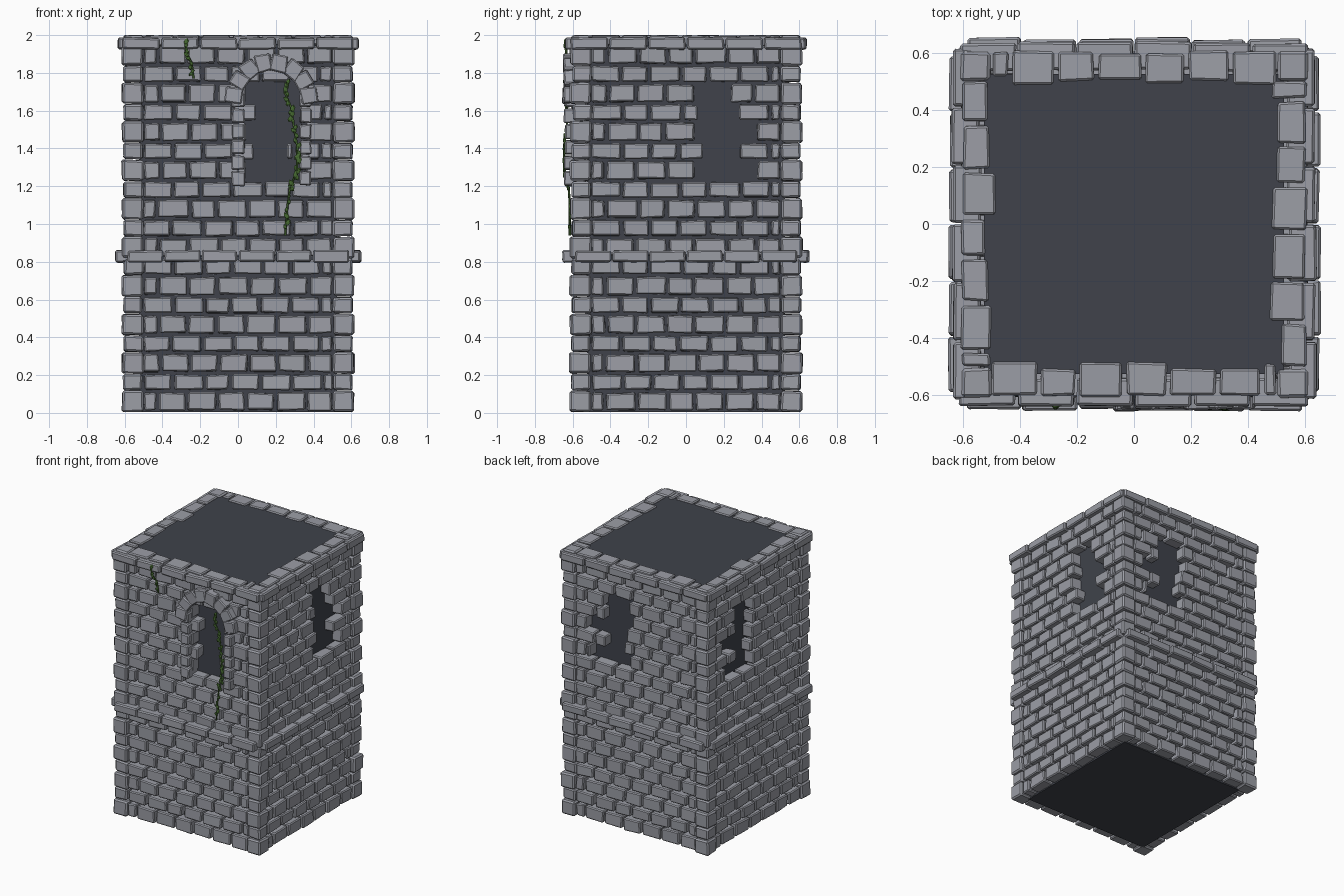
import bpy, bmesh, math, random
from mathutils import Matrix, Vector

if "Cube" in bpy.data.objects:
    bpy.data.objects.remove(bpy.data.objects["Cube"])

random.seed(4)


def material(name, col):
    m = bpy.data.materials.new(name)
    m.diffuse_color = (*col, 1)
    m.use_nodes = True
    m.node_tree.nodes["Principled BSDF"].inputs["Base Color"].default_value = m.diffuse_color
    return m


STONE = material("stone", (0.33, 0.34, 0.38))
MORTAR = material("mortar", (0.05, 0.055, 0.07))
GREEN = material("leaf_green", (0.06, 0.14, 0.03))


def finish(bm, name, mat, bevel=0.0):
    bmesh.ops.recalc_face_normals(bm, faces=bm.faces)
    me = bpy.data.meshes.new(name)
    bm.to_mesh(me)
    bm.free()
    me.materials.append(mat)
    ob = bpy.data.objects.new(name, me)
    bpy.context.collection.objects.link(ob)
    if bevel:
        b = ob.modifiers.new("chamfer", 'BEVEL')
        b.width, b.segments = bevel, 1
    return ob


def stone(bm, side, u, z, d, jit=0.005, tilt=None):
    """Rough block on one wall: u along the wall, z up, d outward.
    tilt = (angle, cu, cz) turns the block in the wall plane."""
    verts = bmesh.ops.create_cube(bm, size=1)["verts"]
    rot = Matrix.Rotation(side * math.pi / 2, 3, 'Z')
    push = random.uniform(-0.006, 0.004)
    for v in verts:
        pu, pd, pz = (lo + (hi - lo) * (c + 0.5) for (lo, hi), c in
                      ((u, v.co.x), (d, -v.co.y), (z, v.co.z)))
        pu += random.uniform(-jit, jit)
        pz += random.uniform(-jit, jit)
        pd += push + random.uniform(-jit, jit) * 0.7
        if tilt:
            a, cu, cz = tilt
            pu, pz = (cu + pu * math.cos(a) + pz * math.sin(a),
                      cz - pu * math.sin(a) + pz * math.cos(a))
        v.co = rot @ Vector((pu, -pd, min(max(pz, 0), 2)))


# dark inner core
bm = bmesh.new()
bmesh.ops.create_cube(bm, size=1, matrix=Matrix.Translation((0, 0, 0.9975)) @
                      Matrix.Diagonal((1.05, 1.05, 1.985, 1)))
finish(bm, "mortar_core", MORTAR)

# window gaps per course
GAP = {12: (.05, .38), 13: (.09, .26), 14: (.07, .38), 15: (.06, .27), 16: (.05, .24)}
FRONT_GAP = {12: (.04, .33), 13: (.08, .26), 14: (.05, .33), 15: (.09, .33), 16: (.05, .33)}


def course(i):
    if i == 19:
        return 1.945, 2.0
    c = 0.06 + 0.102 * i
    h = 0.046 if i % 2 == 0 else 0.04
    return c - h, c + h


wall, quoins = bmesh.new(), bmesh.new()
for side in range(4):
    for i in range(20):
        z = course(i)
        # wall bricks in running bond
        start = -0.42 if i % 2 == 0 else -0.345
        joints = [-0.505] + [start + 0.157 * k + random.uniform(-.012, .012)
                             for k in range(6)] + [0.505]
        gap = (FRONT_GAP if side == 0 else GAP).get(i)
        if gap and side > 1:
            gap = (-gap[1], -gap[0])
        for a, b in zip(joints, joints[1:]):
            a, b = a + 0.008, b - 0.008
            parts = [(a, b)]
            if gap:
                parts = [(a, min(b, gap[0])), (max(a, gap[1]), b)]
            for p in parts:
                if p[1] - p[0] > 0.025:
                    inner = random.uniform(0.48, 0.52)
                    stone(wall, side, p, z, (inner, 0.602))
        # corner stones
        c, out = (z[0] + z[1]) / 2, (0.615 if i % 2 == 0 else 0.605)
        h = 0.055 if i % 2 == 0 else 0.042
        zq = z if i == 19 else (c - h, c + h)
        stone(quoins, side, (0.503, out), zq, (0.503, out), 0.004)
finish(wall, "wall_bricks", STONE, 0.007)
finish(quoins, "corner_stones", STONE, 0.01)

# projecting string courses
for name, z, out, half in (("middle_band", (0.798, 0.86), 0.65, 0.59),
                           ("top_band", (1.925, 1.985), 0.637, 0.615)):
    bm = bmesh.new()
    for side in range(4):
        w = 2 * half / 6
        for k in range(6):
            a = -half + k * w
            stone(bm, side, (a + .004, a + w - .004), z, (0.54, out), 0.004)
    finish(bm, name, STONE, 0.008)

# front window surround: jambs and arch
bm = bmesh.new()
for k in range(6):
    z = 1.2 + k * 0.083
    stone(bm, 0, (-0.033, 0.035), (z + .003, z + .078), (0.53, 0.645), 0.004)
    stone(bm, 0, (0.328, 0.388), (z + .003, z + .078), (0.53, 0.645), 0.004)
for k in range(8):
    ang = math.radians(-82 + 164 * k / 7)
    stone(bm, 0, (-0.043, 0.043), (0.155, 0.245), (0.53, 0.65), 0.006,
          tilt=(ang, 0.178, 1.655))
finish(bm, "window_surround", STONE, 0.007)

# climbing vines: thin stem with leaves
VINES = {
    "long_vine": [(.27, -.64, 1.76), (.25, -.635, 1.69), (.28, -.63, 1.62), (.295, -.63, 1.52),
                  (.312, -.645, 1.42), (.312, -.645, 1.28), (.275, -.62, 1.19),
                  (.26, -.615, 1.08), (.25, -.615, 0.94)],
    "short_vine": [(-.28, -.64, 1.97), (-.27, -.635, 1.9), (-.245, -.615, 1.85), (-.235, -.615, 1.77)],
}
for name, pts in VINES.items():
    cu = bpy.data.curves.new(name + "_stem", 'CURVE')
    cu.dimensions = '3D'
    cu.bevel_depth, cu.bevel_resolution = 0.006, 0
    sp = cu.splines.new('POLY')
    sp.points.add(len(pts) - 1)
    for p, co in zip(sp.points, pts):
        p.co = (*co, 1)
    cu.materials.append(GREEN)
    bpy.context.collection.objects.link(bpy.data.objects.new(name + "_stem", cu))
    bm = bmesh.new()
    for a, b in zip(pts, pts[1:]):
        a, b = Vector(a), Vector(b)
        n = max(2, int((b - a).length / (0.02 if a.z > 1.25 else 0.035)))
        for k in range(n):
            p = a.lerp(b, k / n) + Vector((random.uniform(-.012, .012), random.uniform(-.006, .004),
                                           random.uniform(-.01, .01)))
            s = random.uniform(0.6, 1.1)
            bmesh.ops.create_icosphere(
                bm, subdivisions=1, radius=1,
                matrix=Matrix.Translation(p) @ Matrix.Rotation(random.uniform(-.8, .8), 4, 'Y') @
                Matrix.Diagonal((.014 * s, .007, .022 * s, 1)))
    finish(bm, name + "_leaves", GREEN)
